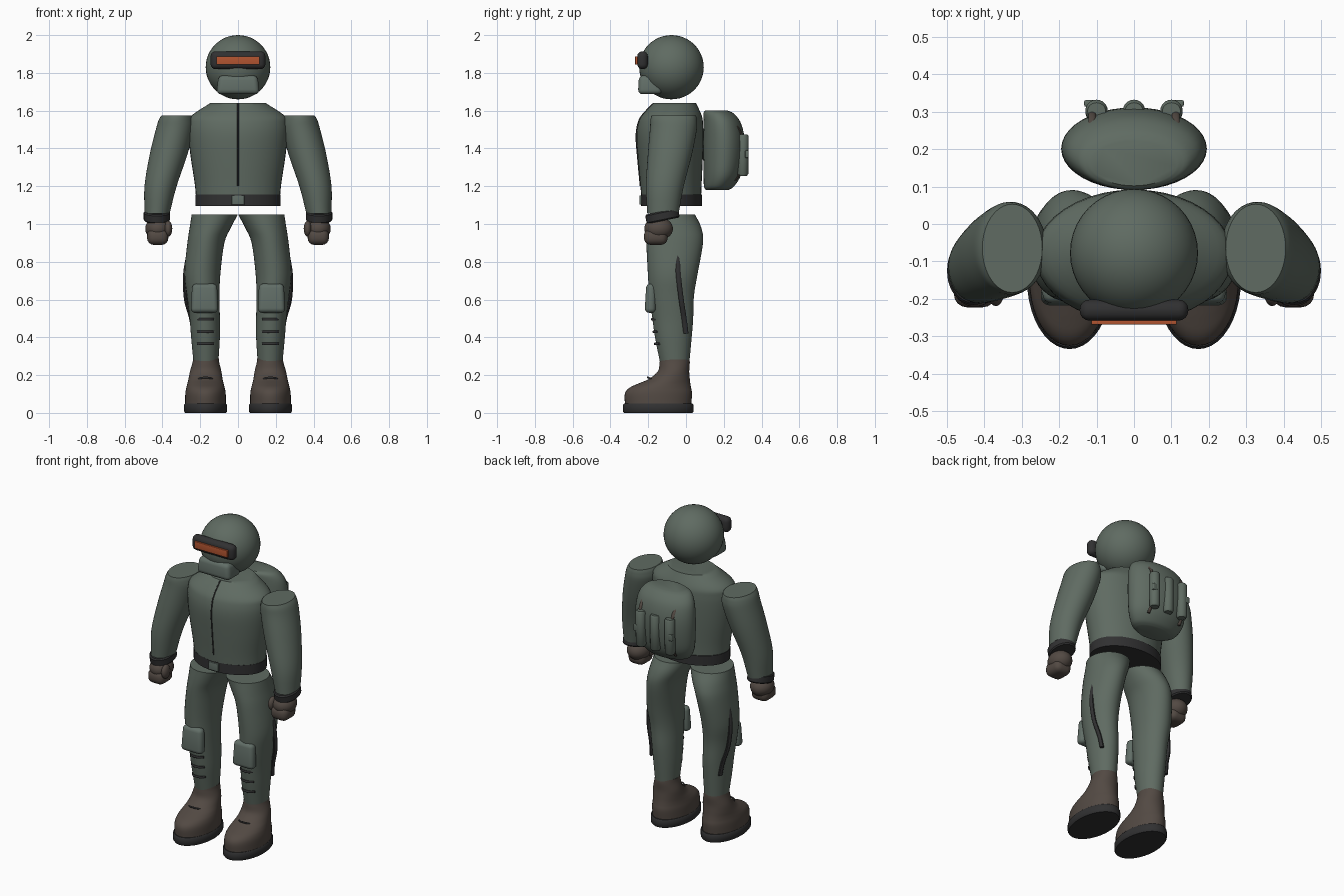
import bpy, bmesh, math
from mathutils import Vector, Matrix

if "Cube" in bpy.data.objects:
    bpy.data.objects.remove(bpy.data.objects["Cube"])


def material(name, r, g, b):
    m = bpy.data.materials.new(name)
    m.use_nodes = True
    m.diffuse_color = (r, g, b, 1)
    m.node_tree.nodes["Principled BSDF"].inputs["Base Color"].default_value = (r, g, b, 1)
    return m


GREEN = material("field green", .115, .147, .122)
GREY = material("pad grey green", .12, .155, .135)
DARK = material("charcoal", .03, .03, .031)
BROWN = material("boot brown", .085, .067, .056)
ORANGE = material("visor orange", .45, .09, .03)


def finish(name, bm, mat, angle=40):
    bmesh.ops.recalc_face_normals(bm, faces=bm.faces)
    me = bpy.data.meshes.new(name)
    bm.to_mesh(me)
    bm.free()
    me.materials.append(mat)
    for p in me.polygons:
        p.use_smooth = True
    me.set_sharp_from_angle(angle=math.radians(angle))
    ob = bpy.data.objects.new(name, me)
    bpy.context.collection.objects.link(ob)
    return ob


def smooth_path(pts, steps):
    """Catmull-Rom interpolation through a list of tuples."""
    pts = [Vector(p) for p in pts]
    ext = [2 * pts[0] - pts[1]] + pts + [2 * pts[-1] - pts[-2]]
    out = []
    for a, b, c, d in zip(ext, ext[1:], ext[2:], ext[3:]):
        for i in range(steps):
            t = i / steps
            out.append(b + (c - a) * t / 2 + (2 * a - 5 * b + 4 * c - d) * t * t / 2
                       + (3 * b - a - 3 * c + d) * t ** 3 / 2)
    return out + [pts[-1]]


def loft(name, sections, mat, s=1, steps=4, seg=40):
    """Stack of ellipses, each given as z, x, y, x radius, y radius."""
    bm = bmesh.new()
    rings = []
    for z, x, y, rx, ry in smooth_path(sections, steps):
        turn = [2 * math.pi * i / seg for i in range(seg)]
        rings.append([bm.verts.new((s * x + rx * math.cos(a), y + ry * math.sin(a), z)) for a in turn])
    for lo, hi in zip(rings, rings[1:]):
        for i in range(seg):
            j = (i + 1) % seg
            bm.faces.new((lo[i], lo[j], hi[j], hi[i]))
    bm.faces.new(rings[0])
    bm.faces.new(rings[-1])
    return finish(name, bm, mat)


def box(name, loc, size, mat, bevel=.01, tilt=0, taper=1):
    bm = bmesh.new()
    bmesh.ops.create_cube(bm, size=1)
    for v in bm.verts:
        if v.co.z > 0:
            v.co.x *= taper
            v.co.y *= taper
        v.co = Vector([a * b for a, b in zip(v.co, size)])
    bmesh.ops.bevel(bm, geom=bm.edges[:], offset=bevel, segments=4, profile=.5, affect='EDGES')
    bmesh.ops.transform(bm, verts=bm.verts, matrix=Matrix.Translation(loc) @ Matrix.Rotation(tilt, 4, 'X'))
    return finish(name, bm, mat)


def ball(name, loc, radii, mat):
    bm = bmesh.new()
    bmesh.ops.create_uvsphere(bm, u_segments=40, v_segments=24, radius=1)
    for v in bm.verts:
        v.co = Vector([a * b for a, b in zip(v.co, radii)]) + Vector(loc)
    return finish(name, bm, mat)


def strip(name, pts, across, deep, mat, steps=4):
    """Elliptical band along a path; across and deep are radius vectors."""
    bm = bmesh.new()
    across, deep = Vector(across), Vector(deep)
    rings = []
    for p in smooth_path(pts, steps):
        turn = [2 * math.pi * i / 10 for i in range(10)]
        rings.append([bm.verts.new(p + across * math.cos(a) + deep * math.sin(a)) for a in turn])
    for lo, hi in zip(rings, rings[1:]):
        for i in range(10):
            j = (i + 1) % 10
            bm.faces.new((lo[i], lo[j], hi[j], hi[i]))
    bm.faces.new(rings[0])
    bm.faces.new(rings[-1])
    return finish(name, bm, mat)


# Head with goggles and jaw guard
ball("head", (0, -.077, 1.83), (.171, .171, .17), GREEN)
box("goggle_frame", (0, -.23, 1.867), (.29, .056, .094), DARK, .026)
box("goggle_lens", (0, -.262, 1.866), (.228, .014, .044), ORANGE, .003)
box("jaw_guard", (0, -.19, 1.737), (.23, .13, .1), GREY, .026, 0, .9)

# Torso, seam and belt
loft("torso", [(1.14, 0, -.078, .222, .158), (1.22, 0, -.08, .23, .163), (1.35, 0, -.083, .25, .172),
               (1.46, 0, -.085, .262, .177), (1.53, 0, -.082, .262, .172), (1.575, 0, -.075, .245, .158),
               (1.64, 0, -.06, .147, .113)], GREEN)
strip("front_seam", [(0, -.241, 1.2), (0, -.255, 1.35), (0, -.263, 1.46), (0, -.254, 1.53),
                     (0, -.233, 1.575), (0, -.175, 1.638)], (.004, 0, 0), (0, .004, 0), DARK)
loft("belt", [(1.096, 0, -.076, .226, .162), (1.157, 0, -.076, .226, .162)], DARK, steps=1)
box("belt_buckle", (0, -.239, 1.127), (.068, .016, .05), GREY, .004)

# Backpack with three pouches
loft("backpack", [(1.18, 0, .165, .115, .06), (1.2, 0, .175, .15, .08), (1.26, 0, .192, .182, .099),
                  (1.36, 0, .2, .193, .109), (1.46, 0, .2, .193, .109), (1.54, 0, .19, .18, .098),
                  (1.585, 0, .172, .15, .08), (1.6, 0, .162, .115, .06)], GREEN)
for n, x in (("middle", 0), ("left", .1), ("right", -.1)):
    loft(n + "_pouch", [(1.255, x, .3, .024, .022), (1.265, x, .3, .03, .03), (1.465, x, .302, .03, .03),
                        (1.475, x, .302, .024, .022)], GREEN, steps=1, seg=24)

for side, s in (("left", 1), ("right", -1)):
    # Pack straps and buckles
    strip(side + "_pack_strap", [(s * .112, .255, 1.54), (s * .112, .292, 1.48), (s * .112, .302, 1.38),
                                 (s * .112, .29, 1.28), (s * .112, .262, 1.23)],
          (.01, 0, 0), (0, .006, 0), BROWN)
    box(side + "_pouch_buckle", (s * .118, .322, 1.37), (.03, .018, .04), GREEN, .005)

    # Arm, cuff and gloved hand
    loft(side + "_arm", [(1.055, .428, -.122, .066, .083), (1.2, .41, -.112, .085, .1),
                         (1.37, .367, -.085, .1, .117), (1.5, .335, -.067, .1, .124),
                         (1.55, .328, -.065, .092, .123), (1.575, .325, -.065, .08, .118)], GREEN, s)
    cuff = loft(side + "_cuff", [(-.025, 0, 0, .064, .082), (-.018, 0, 0, .07, .089),
                                 (.018, 0, 0, .07, .089), (.025, 0, 0, .064, .082)], DARK, steps=1)
    cuff.location = (s * .429, -.125, 1.042)
    cuff.rotation_euler = (.2, 0, 0)
    ball(side + "_palm", (s * .425, -.145, .975), (.066, .076, .06), BROWN)
    box(side + "_fingers", (s * .425, -.16, .932), (.112, .125, .085), BROWN, .035)
    ball(side + "_thumb", (s * .369, -.185, .975), (.021, .034, .042), BROWN)

    # Leg with side stripe
    loft(side + "_leg", [(.27, .17, -.06, .066, .078), (.4, .172, -.067, .076, .097),
                         (.5, .176, -.07, .08, .108), (.62, .184, -.076, .086, .118),
                         (.74, .188, -.07, .095, .132), (.9, .17, -.06, .098, .15),
                         (.98, .147, -.065, .109, .146), (1.05, .123, -.08, .122, .128)], GREEN, s)
    strip(side + "_side_stripe", [(s * .262, -.045, .845), (s * .28, -.04, .73), (s * .275, -.025, .6),
                                  (s * .248, -.01, .5), (s * .236, 0, .42)],
          (.011, 0, 0), (0, .014, 0), DARK)

    # Knee pad and shin bars
    box(side + "_knee_pad", (s * .177, -.187, .607), (.146, .058, .155), GREY, .024, -.04, .9)
    for i in range(3):
        z = .495 - .065 * i
        y = -.177 + .008 * i
        strip(f"{side}_shin_bar_{i + 1}", [(s * .126, y + .02, z), (s * .15, y, z), (s * .192, y, z),
                                           (s * .216, y + .02, z)], (0, .006, 0), (0, 0, .007), DARK)

    # Boot, lace and sole
    loft(side + "_boot", [(.04, .172, -.148, .108, .175), (.1, .172, -.146, .107, .178),
                          (.132, .172, -.137, .102, .164), (.155, .172, -.115, .096, .138),
                          (.18, .172, -.088, .09, .108), (.22, .171, -.066, .083, .083),
                          (.265, .17, -.06, .071, .08), (.29, .169, -.06, .067, .078)], BROWN, s)
    strip(side + "_boot_lace", [(s * .13, -.178, .178), (s * .15, -.197, .185), (s * .172, -.203, .188),
                                (s * .194, -.197, .185), (s * .214, -.178, .178)],
          (0, .004, 0), (0, 0, .005), DARK)
    loft(side + "_sole", [(0, .172, -.147, .108, .181), (.008, .172, -.147, .114, .187),
                          (.042, .172, -.147, .114, .187), (.05, .172, -.147, .108, .181)], DARK, s, steps=1)
